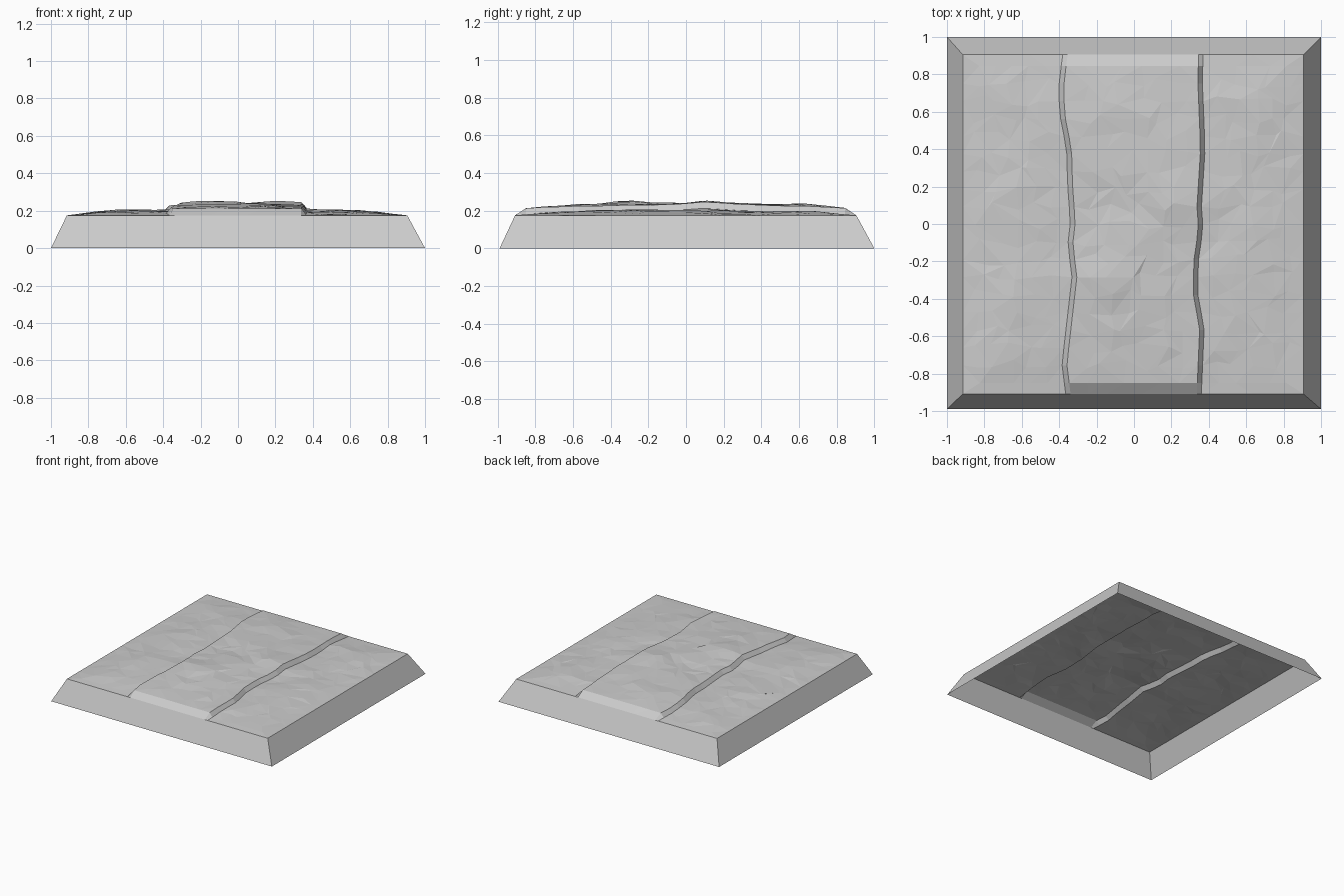
import bpy
import math
import random
from mathutils import Vector, noise

cube = bpy.data.objects.get("Cube")
if cube:
    bpy.data.objects.remove(cube)
random.seed(4)

GREY = (0.6, 0.6, 0.6, 1)
stone = bpy.data.materials.new("plain grey")
stone.use_nodes = True
stone.diffuse_color = GREY
stone.node_tree.nodes["Principled BSDF"].inputs["Base Color"].default_value = GREY

X0, X1, Y0, Y1, RIM = -0.915, 0.905, -0.908, 0.905, 0.175

# Wandering path edges as (y, x at the foot of the bank)
LEFT = [(-0.91, -0.365), (-0.75, -0.385), (-0.27, -0.33), (-0.12, -0.355), (0.01, -0.34),
        (0.21, -0.355), (0.4, -0.36), (0.6, -0.4), (0.77, -0.4), (0.91, -0.38)]
RIGHT = [(-0.91, 0.36), (-0.56, 0.375), (-0.37, 0.34), (-0.18, 0.345), (-0.03, 0.37),
         (0.08, 0.36), (0.4, 0.38), (0.77, 0.365), (0.91, 0.37)]
# Gentle mounds as (x, y, height, radius)
MOUNDS = [(-0.11, -0.3, 0.025, 0.2), (0.18, 0.13, 0.023, 0.22), (-0.1, 0.6, 0.012, 0.2),
          (-0.67, 0.1, 0.012, 0.25), (-0.6, -0.4, 0.01, 0.2), (0.56, -0.2, 0.012, 0.22)]


def lerp(a, b, t):
    return a + (b - a) * t


def along(points, y):
    for (ya, xa), (yb, xb) in zip(points, points[1:]):
        if y <= yb:
            return lerp(xa, xb, (y - ya) / (yb - ya))
    return points[-1][1]


def relief(x, y):
    mounds = sum(h * math.exp(-((x - a) ** 2 + (y - b) ** 2) / r ** 2) for a, b, h, r in MOUNDS)
    return mounds + 0.009 * noise.noise(Vector((x * 5, y * 5, 2)))


def ground(x, y):
    edge = min(x - X0, X1 - x, y - Y0, Y1 - y)
    fade = max(0, min(1, edge / 0.25))
    return RIM + fade * (0.02 + relief(x, y))


def path_top(x, y):
    edge = min(y - Y0, Y1 - y)
    ramp = min(1, edge / 0.06)
    rise = min(1, edge / 0.35)
    return RIM + ramp * (0.036 + rise * (0.016 + relief(x, y)))


def make_mesh(name, verts, faces):
    mesh = bpy.data.meshes.new(name)
    mesh.from_pydata(verts, [], faces)
    mesh.materials.append(stone)
    obj = bpy.data.objects.new(name, mesh)
    bpy.context.collection.objects.link(obj)
    return obj


def patch(name, x_from, x_to, height, columns, ys, rough):
    """Faceted sheet between two edge functions."""
    verts, faces = [], []
    for j, y in enumerate(ys):
        for i in range(columns + 1):
            inside = 0 < i < columns and 1 < j < len(ys) - 2
            t = i / columns + inside * random.uniform(-0.4, 0.4) / columns
            yy = y + inside * random.uniform(-0.032, 0.032)
            x = lerp(x_from(yy), x_to(yy), t)
            bump = inside * random.uniform(-rough, rough)
            verts.append((x, yy, max(RIM, height(x, yy) + bump)))
    w = columns + 1
    for j in range(len(ys) - 1):
        for i in range(columns):
            a, b, c, d = j * w + i, j * w + i + 1, (j + 1) * w + i + 1, (j + 1) * w + i
            if random.random() < 0.5:
                faces += [(a, b, c), (a, c, d)]
            else:
                faces += [(a, b, d), (b, c, d)]
    return make_mesh(name, verts, faces)


ROWS = 18
rows = [Y0] + [lerp(-0.85, 0.845, k / ROWS) for k in range(ROWS + 1)] + [Y1]


def left_foot(y): return along(LEFT, y)
def right_foot(y): return along(RIGHT, y)
def left_lip(y): return left_foot(y) + 0.026
def right_lip(y): return right_foot(y) - 0.024


# Ground on both sides and the raised path between
patch("left_path_ground", right_foot, lambda y: X1, ground, 6, rows, 0.003)
patch("right_path_ground", lambda y: X0, left_foot, ground, 6, rows, 0.003)
patch("raised_path", left_lip, right_lip, path_top, 7, rows, 0.004)


# Steep banks joining the path to the ground
def bank(name, foot, lip, flip):
    verts, faces = [], []
    for y in rows:
        verts += [(foot(y), y, ground(foot(y), y)), (lip(y), y, path_top(lip(y), y))]
    for k in range(0, len(verts) - 2, 2):
        quad = (k, k + 1, k + 3, k + 2)
        faces.append(quad[::-1] if flip else quad)
    make_mesh(name, verts, faces)


bank("right_bank", left_foot, left_lip, False)
bank("left_bank", right_foot, right_lip, True)

# Sloping sides, open underneath
top = [(X0, Y0, RIM), (X1, Y0, RIM), (X1, Y1, RIM), (X0, Y1, RIM)]
bottom = [(-1, -0.99, 0), (1, -0.99, 0), (1, 1, 0), (-1, 1, 0)]
make_mesh("sloping_sides", bottom + top,
          [(k, (k + 1) % 4, (k + 1) % 4 + 4, k + 4) for k in range(4)])
